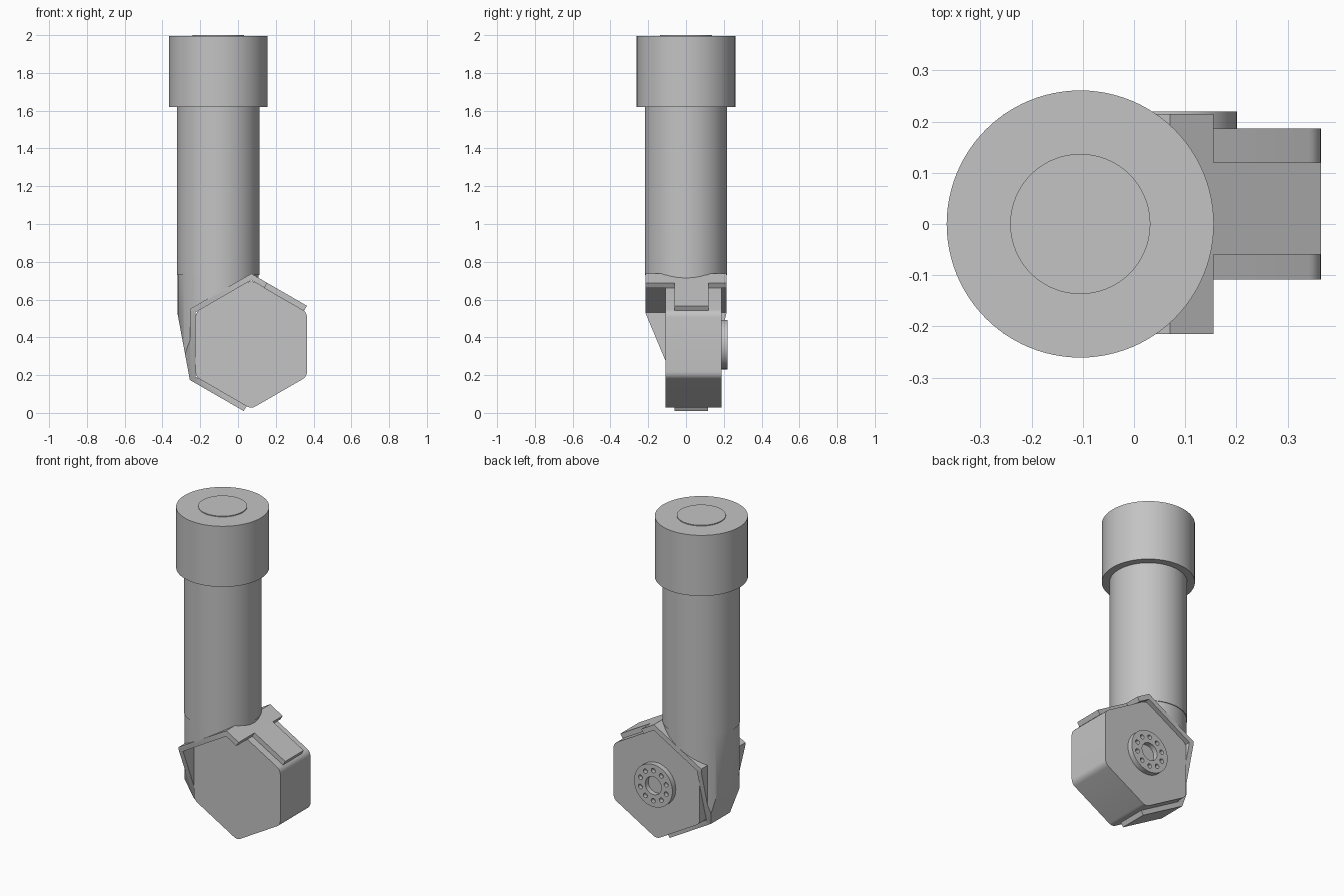
import bpy
import bmesh
from math import cos, sin, pi, radians
from mathutils import Matrix

cube = bpy.data.objects.get("Cube")
if cube:
    bpy.data.objects.remove(cube)

grey = bpy.data.materials.new("satin_grey")
grey.use_nodes = True
grey.diffuse_color = (0.55, 0.55, 0.55, 1)
grey.node_tree.nodes["Principled BSDF"].inputs["Base Color"].default_value = (0.55, 0.55, 0.55, 1)

TUBE_X = -0.105          # axis of the upright tube
HEX_X, HEX_Z = 0.07, 0.362   # axis of the hexagonal motor


def make(name, bm):
    bmesh.ops.recalc_face_normals(bm, faces=bm.faces)
    mesh = bpy.data.meshes.new(name)
    bm.to_mesh(mesh)
    bm.free()
    mesh.materials.append(grey)
    ob = bpy.data.objects.new(name, mesh)
    bpy.context.collection.objects.link(ob)
    return ob


def prism(name, pts, lo, hi, axis="y"):
    """Extrude an outline along y (points are x, z) or along x (points are y, z)."""
    bm = bmesh.new()
    place = (lambda p: (p[0], lo, p[1])) if axis == "y" else (lambda p: (lo, p[0], p[1]))
    face = bm.faces.new([bm.verts.new(place(p)) for p in pts])
    new = bmesh.ops.extrude_face_region(bm, geom=[face])["geom"]
    move = (0, hi - lo, 0) if axis == "y" else (hi - lo, 0, 0)
    bmesh.ops.translate(bm, vec=move, verts=[v for v in new if isinstance(v, bmesh.types.BMVert)])
    return make(name, bm)


def cylinder(name, r, lo, hi, segments=64, centre=(TUBE_X, 0), axis="z"):
    """Cylinder between lo and hi; centre is x, y for axis z and x, z for axis y."""
    bm = bmesh.new()
    bmesh.ops.create_cone(bm, cap_ends=True, segments=segments, radius1=r, radius2=r, depth=hi - lo)
    mid = (lo + hi) / 2
    if axis == "z":
        matrix = Matrix.Translation((centre[0], centre[1], mid))
    else:
        matrix = Matrix.Translation((centre[0], mid, centre[1])) @ Matrix.Rotation(pi / 2, 4, "X")
    bm.transform(matrix)
    return make(name, bm)


def boolean(ob, cutter, operation):
    cutter.hide_render = True
    mod = ob.modifiers.new("cut", "BOOLEAN")
    mod.operation, mod.solver, mod.object = operation, "EXACT", cutter
    bpy.context.view_layer.objects.active = ob
    bpy.ops.object.modifier_apply(modifier=mod.name)
    bpy.data.objects.remove(cutter)


def taper():
    """Side outline shared by the neck and the bracket."""
    side = [(-0.215, 0.8), (0.215, 0.8), (0.215, 0.53), (0.117, 0.17),
            (0.117, -0.1), (-0.06, -0.1), (-0.06, 0.16), (-0.215, 0.53)]
    return prism("taper_cutter", side, -0.6, 0.6, "x")


def hex_corner(apothem, degrees):
    r = apothem / cos(pi / 6)
    return (HEX_X + r * cos(radians(degrees)), HEX_Z + r * sin(radians(degrees)))


# Upright tube with its end cap and raised centre disc
parts = [
    cylinder("tube", 0.218, 0.73, 1.63, 96),
    cylinder("end_cap", 0.261, 1.62, 1.995, 96),
    cylinder("cap_disc", 0.137, 1.99, 2.0),
]

# Hexagonal motor body with rounded corners
outline = []
for corner in range(6):
    middle = 30 + 60 * corner
    cx, cz = hex_corner(0.295 - 0.045, middle)
    for step in range(7):
        a = radians(middle - 30 + 10 * step)
        outline.append((cx + 0.045 * cos(a), cz + 0.045 * sin(a)))
parts.append(prism("motor_body", outline, -0.108, 0.187))

# Bracket wrapped around three and a bit sides of the motor
outer = [hex_corner(0.325, d) for d in (90, 150, 210)]
inner = [hex_corner(0.295, d) for d in (210, 150, 90)]
profile = [(0.155, 0.688)] + outer + [(0.03, 0.01), (0.046, 0.036)] + inner + [(0.14, 0.662)]
bracket = prism("bracket", profile, -0.3, 0.3)
boolean(bracket, taper(), "INTERSECT")
parts.append(bracket)

# Narrow tongue continuing the bracket over the motor
parts.append(prism("bracket_tongue", [(0.155, 0.688), (0.365, 0.567), (0.35, 0.541), (0.14, 0.662)],
                   -0.06, 0.12))

# Neck that joins the tube to the bracket, trimmed below by a slant
neck = cylinder("neck", 0.214, 0.1, 0.735, 96)
left_low, left_high, top = outer[2], outer[1], outer[0]
boolean(neck, prism("neck_cutter", [(-0.335, 0.8), (-0.335, 0.605), left_low, left_high, top,
                                    (0.2, 0.662), (0.2, 0.8)], -0.4, 0.4), "INTERSECT")
boolean(neck, taper(), "INTERSECT")
parts.append(neck)

# Output flange on the back with a bore and a ring of bolt holes
hub = (HEX_X, HEX_Z)
flange = cylinder("output_flange", 0.131, 0.18, 0.22, 64, hub, "y")
boolean(flange, cylinder("bore_cutter", 0.055, 0.19, 0.3, 32, hub, "y"), "DIFFERENCE")
for i in range(10):
    a = 2 * pi * (i + 0.5) / 10
    spot = (HEX_X + 0.093 * cos(a), HEX_Z + 0.093 * sin(a))
    boolean(flange, cylinder("bolt_cutter", 0.014, 0.195, 0.3, 16, spot, "y"), "DIFFERENCE")
parts.append(flange)

# Smooth the round surfaces, keep the edges sharp
bpy.ops.object.select_all(action="DESELECT")
for ob in parts:
    ob.select_set(True)
bpy.context.view_layer.objects.active = parts[0]
bpy.ops.object.shade_smooth_by_angle(angle=radians(30))
